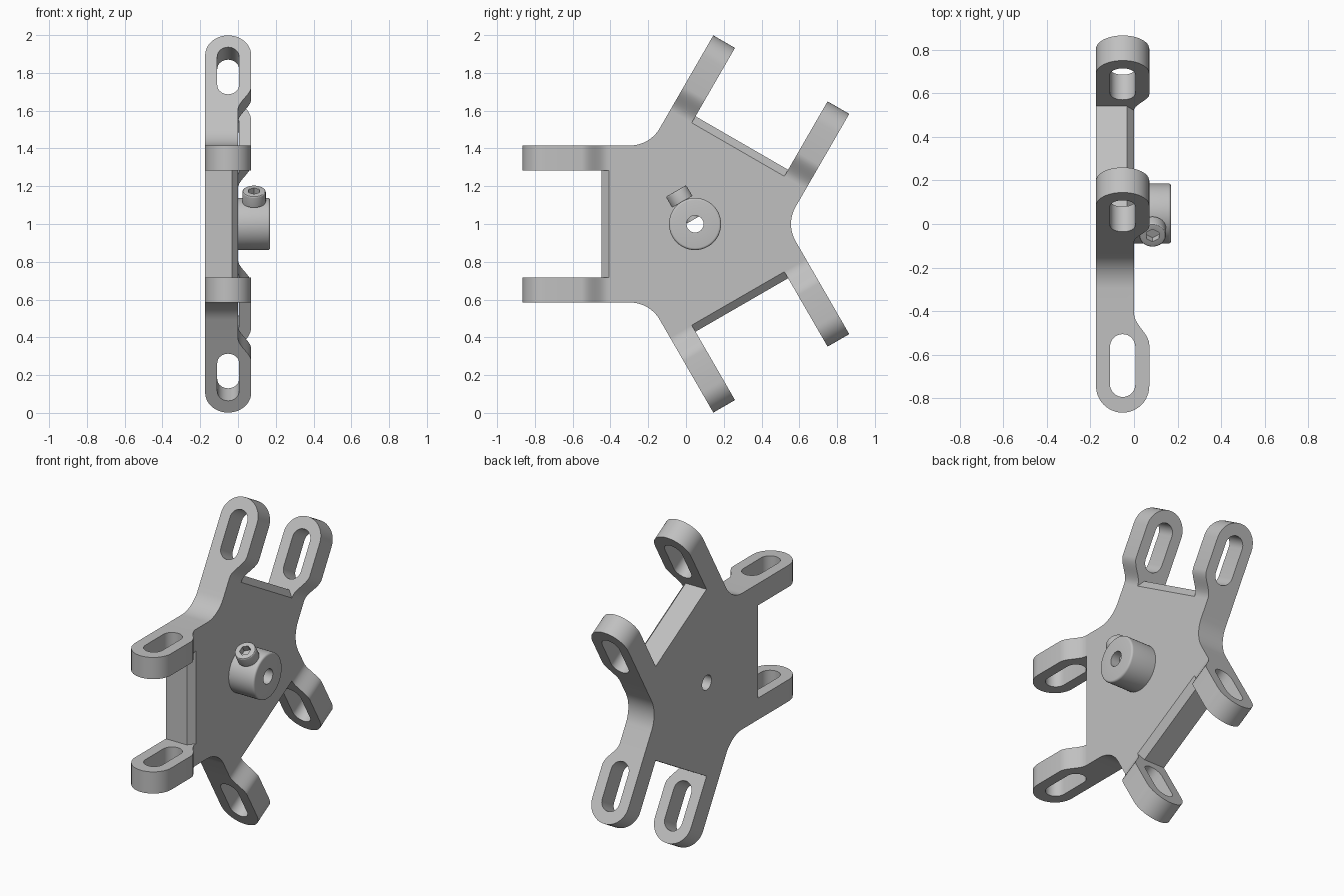
import bpy, bmesh
from math import cos, sin, pi, radians, sqrt
from mathutils import Matrix

cube = bpy.data.objects.get("Cube")
if cube:
    bpy.data.objects.remove(cube)

grey = bpy.data.materials.new("light grey metal")
grey.use_nodes = True
COLOUR = (0.53, 0.53, 0.53, 1)
grey.diffuse_color = COLOUR
grey.node_tree.nodes["Principled BSDF"].inputs["Base Color"].default_value = COLOUR

BACK = -0.174          # rear face of plate and arms
ARM_IN, ARM_OUT = 0.283, 0.4155
TIP = 0.913


def frame(angle):
    """Local axes: radial, lateral, and the hub axis (world x)."""
    c, s = cos(radians(angle)), sin(radians(angle))
    return Matrix(((0, 0, 1, 0), (c, -s, 0, 0.048), (s, c, 0, 1), (0, 0, 0, 1)))


def arc(cx, cy, r, start, end, n):
    angles = [radians(start + (end - start) * i / n) for i in range(n + 1)]
    return [(cx + r * cos(a), cy + r * sin(a)) for a in angles]


def circle(r, n=48, cx=0, cy=0):
    return arc(cx, cy, r, 0, 360, n)[:-1]


def skin(name, stacks, matrix):
    """Wall each stack of loops, then fill both ends around any holes."""
    bm = bmesh.new()
    ends = ([], [])
    for stack in stacks:
        rings = [[bm.verts.new(p) for p in loop] for loop in stack]
        n = len(rings[0])
        for low, high in zip(rings, rings[1:]):
            for i in range(n):
                j = (i + 1) % n
                bm.faces.new((low[i], low[j], high[j], high[i]))
        for side, ring in zip(ends, (rings[0], rings[-1])):
            side += [bm.edges.get((ring[i], ring[(i + 1) % n])) for i in range(n)]
    for side in ends:
        bmesh.ops.triangle_fill(bm, edges=side, use_beauty=True)
    bm.transform(matrix)
    bmesh.ops.recalc_face_normals(bm, faces=bm.faces)
    mesh = bpy.data.meshes.new(name)
    bm.to_mesh(mesh)
    bm.free()
    mesh.materials.append(grey)
    obj = bpy.data.objects.new(name, mesh)
    bpy.context.collection.objects.link(obj)
    bpy.ops.object.select_all(action='DESELECT')
    obj.select_set(True)
    bpy.context.view_layer.objects.active = obj
    bpy.ops.object.shade_smooth_by_angle(angle=radians(30))
    return obj


def on_hub(points, x):
    return [(a, b, x) for a, b in points]


def on_radius(points, r):
    return [(r, b, c) for b, c in points]


# Three-sided plate: straight edges joined by hollow fillets
def plate_outline(edge):
    reach = 0.69
    radius = reach * sqrt(3) / 2 - ARM_OUT
    pts = []
    for k in range(3):
        turn = Matrix.Rotation(radians(120 * k), 2)
        side = [(edge, -ARM_OUT), (edge, ARM_OUT)]
        side += arc(reach * cos(pi / 3), reach * sin(pi / 3), radius, 270, 210, 12)
        for p in side:
            a, b = p
            pts.append((turn[0][0] * a + turn[0][1] * b,
                        turn[1][0] * a + turn[1][1] * b))
    return pts


bore = circle(0.045)
skin("plate", [
    [on_hub(plate_outline(0.495), BACK), on_hub(plate_outline(0.495), -0.033),
     on_hub(plate_outline(0.455), 0)],
    [on_hub(bore, BACK), on_hub(bore, 0)]], frame(180))

# Slotted arms: side profile with an eased step up and a rounded tip
MID, HALF = -0.052, 0.122
step = [i / 10 for i in range(11)]
profile = [(0.455, BACK)]
profile += arc(TIP - HALF, MID, HALF, -90, 90, 24)
profile += [(0.60 - 0.14 * t, MID + HALF - 0.07 * t * t * (3 - 2 * t)) for t in step]
profile += [(0.455, 0)]
slot = arc(0.783, MID, 0.058, -90, 90, 16) + arc(0.611, MID, 0.058, 90, 270, 16)


def across(points, lateral):
    return [(r, lateral, x) for r, x in points]


for name, angle in (("front", 180), ("upper", 60), ("lower", -60)):
    for label, sign in (("first", 1), ("second", -1)):
        skin(f"{name}_{label}_arm",
             [[across(p, sign * ARM_IN), across(p, sign * ARM_OUT)]
              for p in (profile, slot)], frame(angle))

# Hub collar with a softened rim
R, TOP = 0.138, 0.17
collar = [on_hub(circle(R), 0)]
collar += [on_hub(circle(r), x) for r, x in arc(R - 0.012, TOP - 0.012, 0.012, 0, 90, 4)]
for height, loops in ((0, collar),):
    skin("hub_collar", [loops, [on_hub(bore, height), on_hub(bore, TOP)]], frame(0))

# Set screw: head with a hexagon socket, and a shank reaching into the bore
SCREW_X = 0.085
rim = 0.008
head = [on_radius(circle(0.062, 32, 0, SCREW_X), 0.136)]
head += [on_radius(circle(w, 32, 0, SCREW_X), r)
         for w, r in arc(0.062 - rim, 0.202 - rim, rim, 0, 90, 3)]
hexagon = circle(0.033, 6, 0, SCREW_X)
skin("screw_head", [head, [on_radius(hexagon, 0.136), on_radius(hexagon, 0.202)]],
     frame(120))
shank = circle(0.036, 24, 0, SCREW_X)
skin("screw_shank", [[on_radius(shank, 0.024), on_radius(shank, 0.165)]], frame(120))
